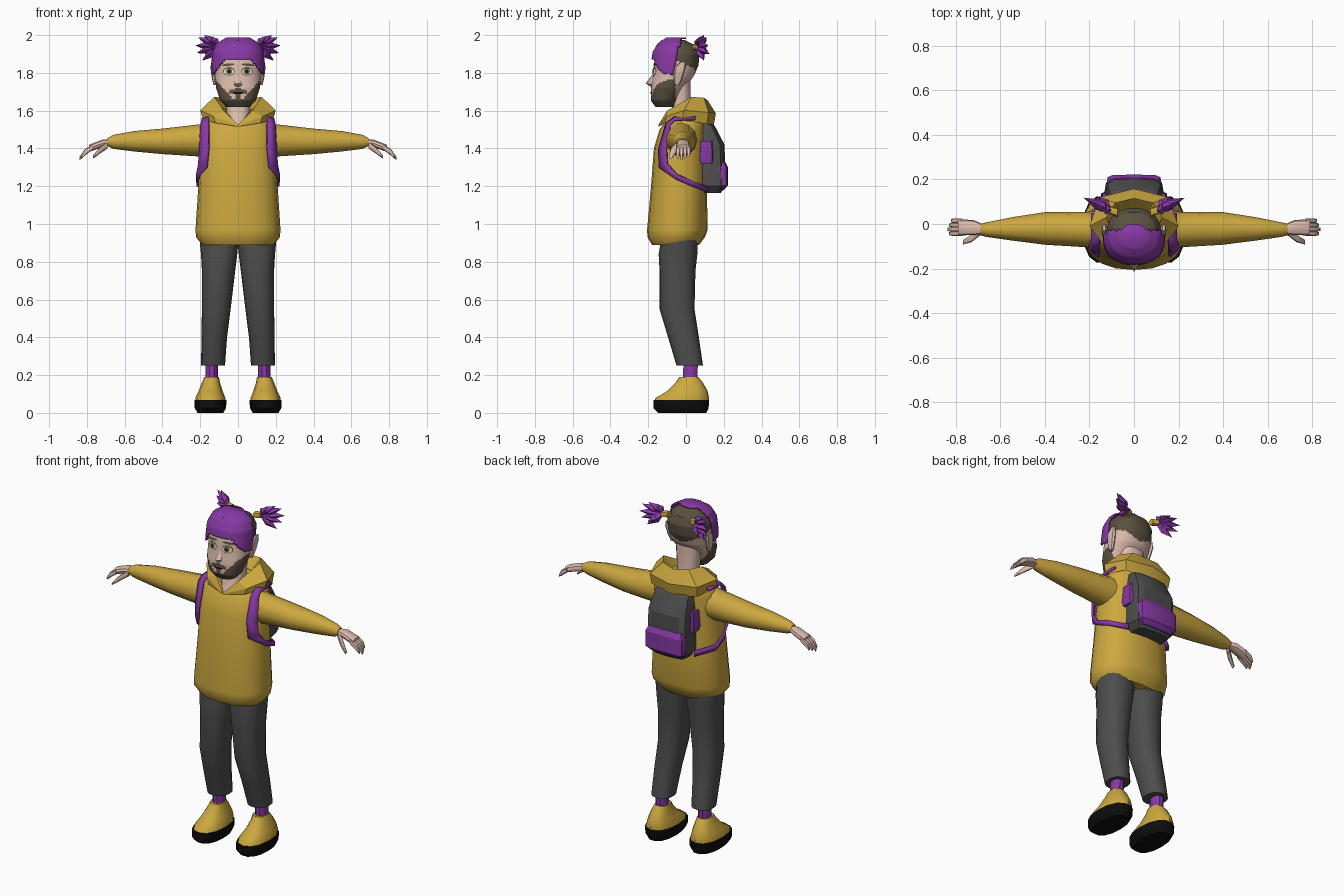
import bpy, bmesh, math
from mathutils import Vector

cube = bpy.data.objects.get("Cube")
if cube:
    bpy.data.objects.remove(cube, do_unlink=True)


def material(name, r, g, b):
    m = bpy.data.materials.new(name)
    m.use_nodes = True
    m.diffuse_color = (r, g, b, 1)
    bsdf = m.node_tree.nodes["Principled BSDF"]
    bsdf.inputs["Base Color"].default_value = (r, g, b, 1)
    bsdf.inputs["Roughness"].default_value = 0.8
    return m


yellow = material("mustard yellow", 0.60, 0.39, 0.05)
purple = material("purple", 0.24, 0.04, 0.37)
charcoal = material("charcoal", 0.075, 0.075, 0.075)
skin = material("skin", 0.72, 0.50, 0.42)
brown = material("dark brown", 0.10, 0.08, 0.05)
black = material("black", 0.004, 0.004, 0.004)
white = material("eye white", 0.75, 0.70, 0.62)
olive = material("olive", 0.13, 0.11, 0.03)


def finish(name, bm, mats, mirror=False, thick=0, recalc=True, angle=40):
    """Turn a bmesh into a shaded object, optionally mirrored or thickened."""
    if recalc:
        bmesh.ops.recalc_face_normals(bm, faces=bm.faces)
    mesh = bpy.data.meshes.new(name)
    bm.to_mesh(mesh)
    bm.free()
    ob = bpy.data.objects.new(name, mesh)
    bpy.context.collection.objects.link(ob)
    for m in mats:
        mesh.materials.append(m)
    if thick:
        mod = ob.modifiers.new("thickness", 'SOLIDIFY')
        mod.thickness, mod.offset = thick, 0
    if mirror:
        ob.modifiers.new("mirror", 'MIRROR')
    bpy.ops.object.select_all(action='DESELECT')
    ob.select_set(True)
    bpy.context.view_layer.objects.active = ob
    bpy.ops.object.shade_smooth_by_angle(angle=math.radians(angle))
    return ob


def resample(rings, step):
    out = [rings[0]]
    for a, b in zip(rings, rings[1:]):
        k = max(1, math.ceil((b[0] - a[0]) / step))
        out += [tuple(p + (q - p) * i / k for p, q in zip(a, b)) for i in range(1, k + 1)]
    return out


def loft(name, rings, mats, axis='z', n=16, power=2.3, rule=None, keep=None, **opts):
    """Rings are (position, centre u, half width u, low v, high v)."""
    bm = bmesh.new()
    loops = []
    for t, cu, ru, v0, v1 in rings:
        loop = []
        for i in range(n):
            a = math.tau * i / n
            c, s = math.cos(a), math.sin(a)
            u = cu + ru * math.copysign(abs(c) ** (2 / power), c)
            v = (v0 + v1) / 2 + (v1 - v0) / 2 * math.copysign(abs(s) ** (2 / power), s)
            loop.append(bm.verts.new((u, v, t) if axis == 'z' else (t, u, v)))
        loops.append(loop)
    for a, b in zip(loops, loops[1:]):
        for i in range(n):
            j = (i + 1) % n
            bm.faces.new((a[i], a[j], b[j], b[i]))
    bm.faces.new(loops[0])
    bm.faces.new(loops[-1])
    if rule:
        for f in bm.faces:
            f.material_index = rule(f.calc_center_median())
    if keep:
        drop = [f for f in bm.faces if not keep(f.calc_center_median())]
        bmesh.ops.delete(bm, geom=drop, context='FACES')
    return finish(name, bm, mats, **opts)


def sheet(name, rails, mat, **opts):
    bm = bmesh.new()
    rows = [[bm.verts.new(p) for p in r] for r in rails]
    for a, b in zip(rows, rows[1:]):
        for i in range(len(a) - 1):
            bm.faces.new((a[i], a[i + 1], b[i + 1], b[i]))
    bmesh.ops.remove_doubles(bm, verts=bm.verts, dist=0.001)
    return finish(name, bm, [mat], **opts)


def spikes(name, locks, mat):
    """Pointed four-sided locks, each (base, tip, radius)."""
    bm = bmesh.new()
    for base, tip, r in locks:
        base, tip = Vector(base), Vector(tip)
        q = (tip - base).to_track_quat('Z', 'Y')
        mid = base.lerp(tip, 0.5)
        ring = [bm.verts.new(mid + q @ Vector(o)) for o in ((r, 0, 0), (0, r, 0), (-r, 0, 0), (0, -r, 0))]
        for end in (bm.verts.new(base), bm.verts.new(tip)):
            for i in range(4):
                bm.faces.new((ring[i], ring[(i + 1) % 4], end))
    return finish(name, bm, [mat], mirror=True, angle=20)


# Trousers, socks and shoes
loft("trouser_legs", [(.25, .132, .063, -.05, .09), (.4, .126, .068, -.095, .068),
                      (.55, .115, .076, -.14, .045), (.75, .103, .088, -.14, .05),
                      (.84, .1, .096, -.145, .06), (.93, .1, .105, -.13, .06)], [charcoal], mirror=True)
loft("socks", [(.1, .14, .033, -.02, .06), (.28, .14, .033, -.015, .065)], [purple], n=10, mirror=True)
loft("shoe_uppers", [(.06, .146, .08, -.168, .122), (.08, .146, .079, -.16, .122), (.115, .145, .064, -.1, .115),
                     (.16, .143, .048, -.055, .09), (.19, .14, .039, -.035, .065)], [yellow], n=12, mirror=True)
loft("shoe_soles", [(0, .146, .068, -.15, .11), (.025, .146, .083, -.176, .123),
                    (.068, .146, .085, -.174, .126)], [black], n=14, mirror=True)

# Sweater body, sleeves and hood
loft("sweater_body", [(.89, 0, .19, -.18, .07), (.93, 0, .222, -.204, .1), (.97, 0, .225, -.206, .115),
                      (1.2, 0, .21, -.185, .11), (1.4, 0, .2, -.17, .11), (1.5, 0, .195, -.14, .11),
                      (1.55, 0, .175, -.1, .11), (1.59, 0, .13, -.06, .1)], [yellow], n=20)
loft("sleeves", [(.1, -.02, .085, 1.35, 1.56), (.2, -.025, .08, 1.357, 1.528), (.4, -.02, .073, 1.37, 1.505),
                 (.55, -.022, .052, 1.384, 1.492), (.66, -.025, .033, 1.398, 1.472),
                 (.69, -.025, .026, 1.412, 1.455)], [yellow], axis='x', n=12, power=2, mirror=True)
sheet("hood", [
    [(0, -.142, 1.515), (.12, -.11, 1.535), (.185, -.02, 1.55), (.15, .11, 1.53), (0, .145, 1.51)],
    [(0, -.146, 1.52), (.13, -.105, 1.57), (.2, -.01, 1.602), (.155, .12, 1.59), (0, .158, 1.585)],
    [(0, -.146, 1.525), (.075, -.1, 1.6), (.125, .03, 1.673), (.085, .095, 1.668), (0, .115, 1.655)],
    [(0, -.138, 1.52), (.062, -.08, 1.59), (.08, .01, 1.61), (.055, .05, 1.6), (0, .06, 1.6)]],
    yellow, mirror=True, angle=25)

# Hands
loft("palms", [(.67, -.025, .02, 1.415, 1.45), (.72, -.016, .034, 1.405, 1.447),
               (.79, -.015, .036, 1.38, 1.42)], [skin], axis='x', n=10, mirror=True)
loft("thumbs", [(.69, -.035, .016, 1.4, 1.437), (.73, -.065, .017, 1.373, 1.408),
                (.768, -.082, .01, 1.345, 1.362)], [skin], axis='x', n=8, mirror=True)
for i, finger in enumerate(("index", "middle", "ring", "little")):
    y, short = -.043 + .019 * i, .008 * abs(i - 1)
    loft(finger + "_fingers", [(.77, y, .011, 1.392, 1.42), (.81, y, .011, 1.363, 1.397),
                               (.838 - short, y, .007, 1.338 + short, 1.356 + short)],
         [skin], axis='x', n=8, mirror=True)

# Backpack with pockets and straps
loft("backpack", [(1.165, 0, .105, .06, .185), (1.2, 0, .135, .05, .21), (1.42, 0, .13, .04, .204),
                  (1.52, 0, .115, .03, .152), (1.555, 0, .09, .02, .09)], [charcoal], n=12, power=4, angle=25)
loft("back_pocket", [(1.18, 0, .1, .12, .2), (1.205, 0, .125, .13, .222), (1.3, 0, .125, .13, .222),
                     (1.33, 0, .11, .13, .207)], [purple], n=12, power=5, angle=25)
loft("side_pockets", [(1.32, .125, .02, .075, .14), (1.345, .125, .026, .068, .145),
                      (1.44, .125, .018, .072, .14)], [purple], n=8, power=4, mirror=True, angle=25)
sheet("backpack_straps", [
    [(.15, .05, 1.575), (.155, -.06, 1.565), (.155, -.105, 1.53), (.155, -.143, 1.4),
     (.165, -.142, 1.3), (.213, -.05, 1.235), (.214, .03, 1.2), (.13, .11, 1.17)],
    [(.19, .05, 1.555), (.19, -.06, 1.55), (.197, -.085, 1.525), (.203, -.105, 1.4),
     (.207, -.1, 1.32), (.217, -.05, 1.265), (.216, .03, 1.23), (.13, .11, 1.2)]],
    purple, mirror=True, thick=.012)

# Neck and head, with beard and cropped hair coloured by region
loft("neck", [(1.49, 0, .05, -.135, .03), (1.53, 0, .06, -.123, .04), (1.62, 0, .065, -.072, .025),
              (1.76, 0, .075, -.075, .025)], [skin])
head_rings = [(1.62, 0, .062, -.162, -.06), (1.655, 0, .095, -.186, -.045), (1.72, 0, .116, -.185, -.01),
              (1.78, 0, .122, -.176, .04), (1.84, 0, .124, -.17, .066), (1.9, 0, .122, -.16, .072),
              (1.945, 0, .1, -.135, .052), (1.975, 0, .05, -.09, -.01)]


def head_colour(c):
    x = abs(c.x)
    beard = c.y < -.055 and c.z < 1.66 + 1.1 * max(0, x - .025)
    moustache = c.y < -.1 and x < .048 and 1.70 < c.z + .3 * x < 1.722
    goatee = c.y < -.1 and x < .018 and c.z < 1.69
    cropped = c.z > 1.79 + .45 * x and c.y > -.03
    return int(beard or moustache or goatee or cropped or (c.y > -.08 and c.z > 1.86))


loft("head", resample(head_rings, .008), [skin, brown], n=64, rule=head_colour)

# Swept purple hair over the front of the head
hair_rings = [(t + .008, u, ru + .012, v0 - .013, v1 + .01) for t, u, ru, v0, v1 in head_rings]
loft("front_hair", resample(hair_rings, .008), [purple], n=64, thick=.008,
     keep=lambda c: c.y < -.03 - .25 * (1.965 - c.z) and c.z > 1.868 - 1.2 * max(0, abs(c.x) - .07))
spikes("hair_locks", [((.02, -.08, 1.98), (.126, -.1, 1.8), .026), ((.0, -.13, 1.975), (.095, -.16, 1.85), .024),
                      ((.05, -.06, 1.975), (.13, -.085, 1.85), .024)], purple)

# Pigtails and their ties
root = (.1, .06, 1.94)
tips = [(.145, .07, 1.99), (.18, .095, 2), (.212, .11, 1.988), (.226, .118, 1.945),
        (.218, .11, 1.905), (.19, .095, 1.865), (.165, .125, 1.9)]
spikes("pigtails", [(root, tip, .024) for tip in tips], purple)
loft("hair_ties", [(.075, .052, .02, 1.92, 1.957), (.11, .064, .018, 1.922, 1.957)],
     [yellow], axis='x', n=8, mirror=True)

# Ears and nose
loft("ears", [(1.735, .12, .01, -.06, -.035), (1.78, .126, .014, -.066, -.015),
              (1.83, .132, .014, -.06, .0), (1.858, .134, .007, -.03, -.002)], [skin], n=8, mirror=True)
sheet("nose", [[(0, -.17, 1.8), (0, -.214, 1.745), (0, -.178, 1.722)],
               [(.008, -.168, 1.8), (.022, -.18, 1.738), (.012, -.178, 1.724)]], skin, mirror=True)


def head_front(x, z):
    a, b = next((a, b) for a, b in zip(head_rings, head_rings[1:]) if a[0] <= z <= b[0])
    k = (z - a[0]) / (b[0] - a[0])
    _, _, r, v0, v1 = (p + (q - p) * k for p, q in zip(a, b))
    return (v0 + v1) / 2 - (v1 - v0) / 2 * (1 - min(1, abs(x) / r) ** 2.3) ** (1 / 2.3)


def face_plate(name, cx, cz, rx, rz, lift, mat, slope=0, mirror=True):
    """Thin oval laid on the front of the head."""
    bm = bmesh.new()

    def point(k, a):
        x = cx + k * rx * math.cos(a)
        z = cz + k * rz * math.sin(a) + slope * (x - cx)
        return bm.verts.new((x, head_front(x, z) - lift, z))
    centre, n = point(0, 0), 16
    rim = [point(1, math.tau * i / n) for i in range(n)]
    for i in range(n):
        bm.faces.new((centre, rim[i], rim[(i + 1) % n]))
    return finish(name, bm, [mat], mirror=mirror, recalc=False)


# Eyes, brows and mouth
face_plate("eye_rims", .048, 1.808, .031, .023, .003, brown)
face_plate("eye_whites", .048, 1.807, .027, .018, .005, white)
face_plate("irises", .047, 1.808, .016, .017, .007, olive)
face_plate("pupils", .047, 1.808, .007, .008, .009, black)
face_plate("eyebrows", .052, 1.843, .034, .007, .004, brown, slope=-.1)
face_plate("mouth", 0, 1.693, .03, .006, .004, black, mirror=False)
